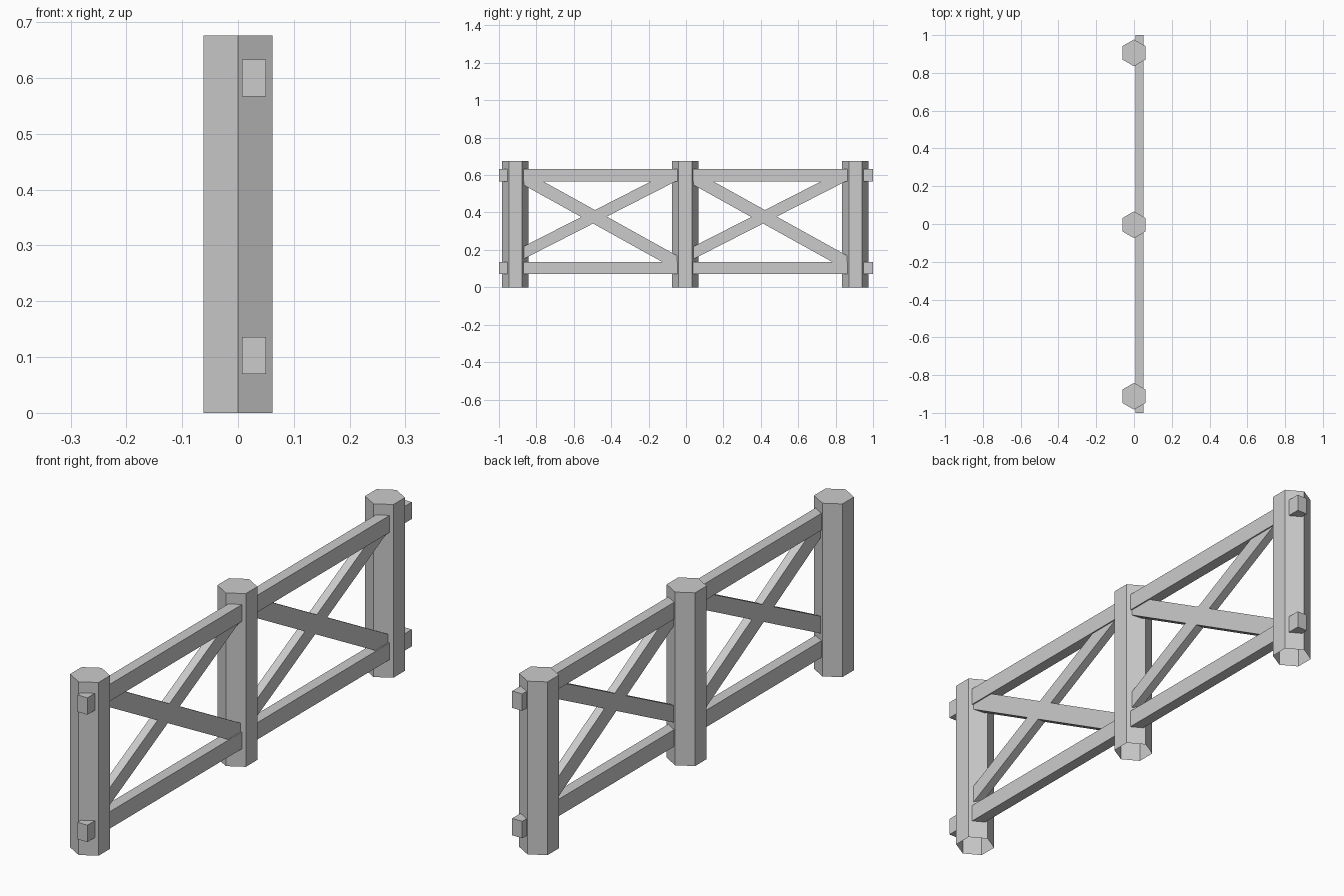
import bpy, bmesh, math

if "Cube" in bpy.data.objects:
    bpy.data.objects.remove(bpy.data.objects["Cube"])

POST_Y = (-0.912, -0.004, 0.906)
POST_R, POST_H = 0.071, 0.676


def finish(name, bm):
    mesh = bpy.data.meshes.new(name)
    bmesh.ops.recalc_face_normals(bm, faces=bm.faces)
    bm.to_mesh(mesh)
    bm.free()
    obj = bpy.data.objects.new(name, mesh)
    bpy.context.collection.objects.link(obj)
    return obj


def post(name, y):
    """Hexagonal post with corners on the y axis and an open underside."""
    bm = bmesh.new()
    ring = []
    for z in (0, POST_H):
        ring.append([bm.verts.new((POST_R * math.sin(i * math.pi / 3),
                                   POST_R * math.cos(i * math.pi / 3), z))
                     for i in range(6)])
    for i in range(6):
        j = (i + 1) % 6
        bm.faces.new((ring[0][i], ring[0][j], ring[1][j], ring[1][i]))
    bm.faces.new(ring[1])
    finish(name, bm).location.y = y


def beam(name, start, end, height, x0, x1):
    """Rectangular beam between two (y, z) points."""
    bm = bmesh.new()
    bmesh.ops.create_cube(bm, size=1)
    dy, dz = end[0] - start[0], end[1] - start[1]
    bmesh.ops.scale(bm, vec=(x1 - x0, math.hypot(dy, dz), height), verts=bm.verts)
    obj = finish(name, bm)
    obj.location = ((x0 + x1) / 2, (start[0] + end[0]) / 2, (start[1] + end[1]) / 2)
    obj.rotation_euler.x = math.atan2(dz, dy)


# Posts
for name, y in zip(("front_post", "middle_post", "back_post"), POST_Y):
    post(name, y)

# Long rails running through all posts
beam("lower_rail", (-1, 0.103), (1, 0.103), 0.066, 0.007, 0.05)
beam("upper_rail", (-1, 0.6), (1, 0.6), 0.066, 0.007, 0.05)

# Crossed braces in each panel, around the crossing point
for side, cy in (("front", -0.492), ("back", 0.417)):
    for label, slope, height in (("rising", 0.51, 0.06), ("falling", -0.555, 0.068)):
        a, b = -0.39, 0.45
        beam(f"{side}_{label}_brace", (cy + a, 0.377 + slope * a),
             (cy + b, 0.377 + slope * b), height, 0.012, 0.045)
